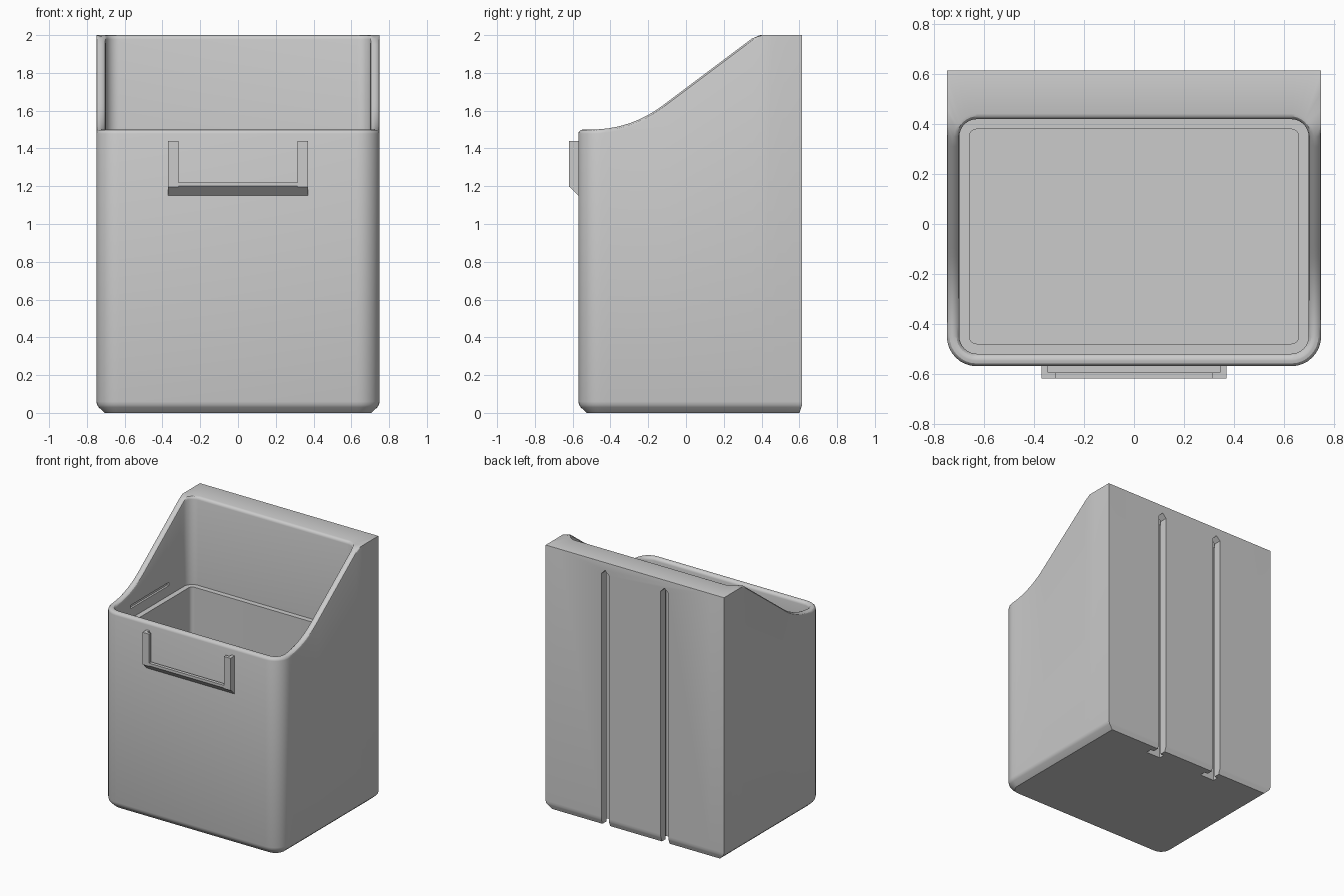
import bpy, bmesh, math

if "Cube" in bpy.data.objects:
    bpy.data.objects.remove(bpy.data.objects["Cube"])

grey = bpy.data.materials.new("plain_grey")
grey.diffuse_color = (0.6, 0.6, 0.6, 1)
grey.use_nodes = True
grey.node_tree.nodes["Principled BSDF"].inputs["Base Color"].default_value = grey.diffuse_color

SEG = 8                      # segments per rounded corner
CX, CF, CB = 0.63, -0.45, 0.35   # corner centres: x, front y, back y
SIDE = [CF + (CB - CF) * i / 20 for i in range(1, 20)]


def top(y):
    """Height of the rim along the depth."""
    if y < -0.5:
        return 1.5
    if y < -0.128:
        return 1.5 + 0.62 - math.sqrt(0.62 ** 2 - (y + 0.5) ** 2)
    return min(2.0, 1.624 + 0.75 * (y + 0.128))


def plan(half, front, back, square):
    """Closed outline: rounded in front, square or rounded at the back."""
    right = []
    for i in range(SEG + 1):             # front corner
        a = math.pi / 2 * i / SEG
        right.append((CX + (half - CX) * math.sin(a), CF + (front - CF) * math.cos(a)))
    right += [(half, y) for y in SIDE]
    for i in range(SEG + 1):             # back corner
        a = math.pi / 2 * i / SEG
        u, v = math.cos(a), math.sin(a)
        if square:
            m = max(u, v)
            u, v = u / m, v / m
        right.append((CX + (half - CX) * u, CB + (back - CB) * v))
    return right + [(-x, y) for x, y in reversed(right)]


def toward(a, b, d):
    l = math.dist(a, b)
    return (a[0] + (b[0] - a[0]) * d / l, a[1] + (b[1] - a[1]) * d / l)


def finish(name, bm):
    bmesh.ops.recalc_face_normals(bm, faces=bm.faces)
    me = bpy.data.meshes.new(name)
    bm.to_mesh(me)
    bm.free()
    me.materials.append(grey)
    ob = bpy.data.objects.new(name, me)
    bpy.context.collection.objects.link(ob)
    return ob


def prism(name, pts, axis, lo, hi):
    """Extrude a 2D outline along x ('x': pts are y,z), y (x,z) or z (x,y)."""
    place = {'x': lambda p, t: (t, p[0], p[1]),
             'y': lambda p, t: (p[0], t, p[1]),
             'z': lambda p, t: (p[0], p[1], t)}[axis]
    bm = bmesh.new()
    f = bm.faces.new([bm.verts.new(place(p, lo)) for p in pts])
    ext = bmesh.ops.extrude_face_region(bm, geom=[f])
    off = place((0, 0), hi - lo)
    bmesh.ops.translate(bm, vec=off, verts=[v for v in ext['geom'] if isinstance(v, bmesh.types.BMVert)])
    return finish(name, bm)


# Bin shell: rings from the base up the outside, over the rim, down to the floor
outer = plan(0.75, -0.57, 0.615, True)
inner = plan(0.70, -0.52, 0.42, False)
ledge = plan(0.66, -0.48, 0.38, False)
rings = [[(x, y, z) for x, y in plan(0.75 - i, -0.57 + i, 0.615 - b, True)]
         for i, b, z in ((0.045, 0.015, 0), (0.012, 0.004, 0.03), (0.004, 0, 0.042), (0, 0, 0.06))]
R = 0.022
fillet = [(R * (1 - math.cos(a)), R * (1 - math.sin(a))) for a in (0, math.pi / 6, math.pi / 3, math.pi / 2)]
for d, drop in fillet:
    ring = []
    for p, q in zip(outer, inner):
        k = min(1, max(0.02, (0.40 - p[1]) / 0.05))   # rounding fades out at the back block
        x, y = toward(p, q, d * k)
        ring.append((x, y, top(p[1]) - drop * k))
    rings.append(ring)
for d, drop in reversed(fillet):
    ring = []
    for p, q in zip(inner, outer):
        x, y = toward(p, q, d)
        ring.append((x, y, top(p[1]) - drop))
    rings.append(ring)
rings += [[(x, y, 1.33) for x, y in inner], [(x, y, 1.33) for x, y in ledge],
          [(x, y, 0.06) for x, y in ledge]]

bm = bmesh.new()
loops = [[bm.verts.new(c) for c in r] for r in rings]
n = len(outer)
for a, b in zip(loops, loops[1:]):
    for i in range(n):
        j = (i + 1) % n
        bm.faces.new((a[i], a[j], b[j], b[i]))
bm.faces.new(loops[0])
bm.faces.new(loops[-1])
body = finish("bin_body", bm)

# Cutters: two T-shaped hanging slots in the back, a thin groove in each side wall
cutters = []
for s in (-1, 1):
    cx = 0.25 * s

    def channel(w, peak):
        return [(cx - w, -0.1), (cx + w, -0.1), (cx + w, peak - w), (cx, peak), (cx - w, peak - w)]
    cutters.append(prism("slot_neck_cutter", channel(0.032, 1.94), 'y', 0.55, 0.7))
    cutters.append(prism("slot_head_cutter", channel(0.06, 1.968), 'y', 0.51, 0.555))
    lo, hi = sorted((0.68 * s, 0.715 * s))
    cutters.append(prism("groove_cutter", [(-0.29, 1.405), (0.17, 1.405), (0.17, 1.43), (-0.29, 1.43)], 'x', lo, hi))
bpy.context.view_layer.objects.active = body
for c in cutters:
    m = body.modifiers.new("cut", 'BOOLEAN')
    m.operation, m.solver, m.object = 'DIFFERENCE', 'EXACT', c
    bpy.ops.object.modifier_apply(modifier=m.name)
    bpy.data.objects.remove(c)
body.select_set(True)
bpy.ops.object.shade_smooth_by_angle(angle=math.radians(30))

# Label holder on the front: lower bar with a sloped underside and a front lip
prism("holder_bar", [(-0.565, 1.145), (-0.57, 1.15), (-0.62, 1.20), (-0.62, 1.22), (-0.595, 1.22),
                     (-0.595, 1.195), (-0.565, 1.195)], 'x', -0.37, 0.37)
# L-shaped upright arms
for s, side in ((-1, "left"), (1, "right")):
    prism("holder_arm_" + side, [(0.37 * s, -0.565), (0.37 * s, -0.62), (0.315 * s, -0.62), (0.315 * s, -0.595),
                                 (0.345 * s, -0.595), (0.345 * s, -0.565)], 'z', 1.195, 1.44)
